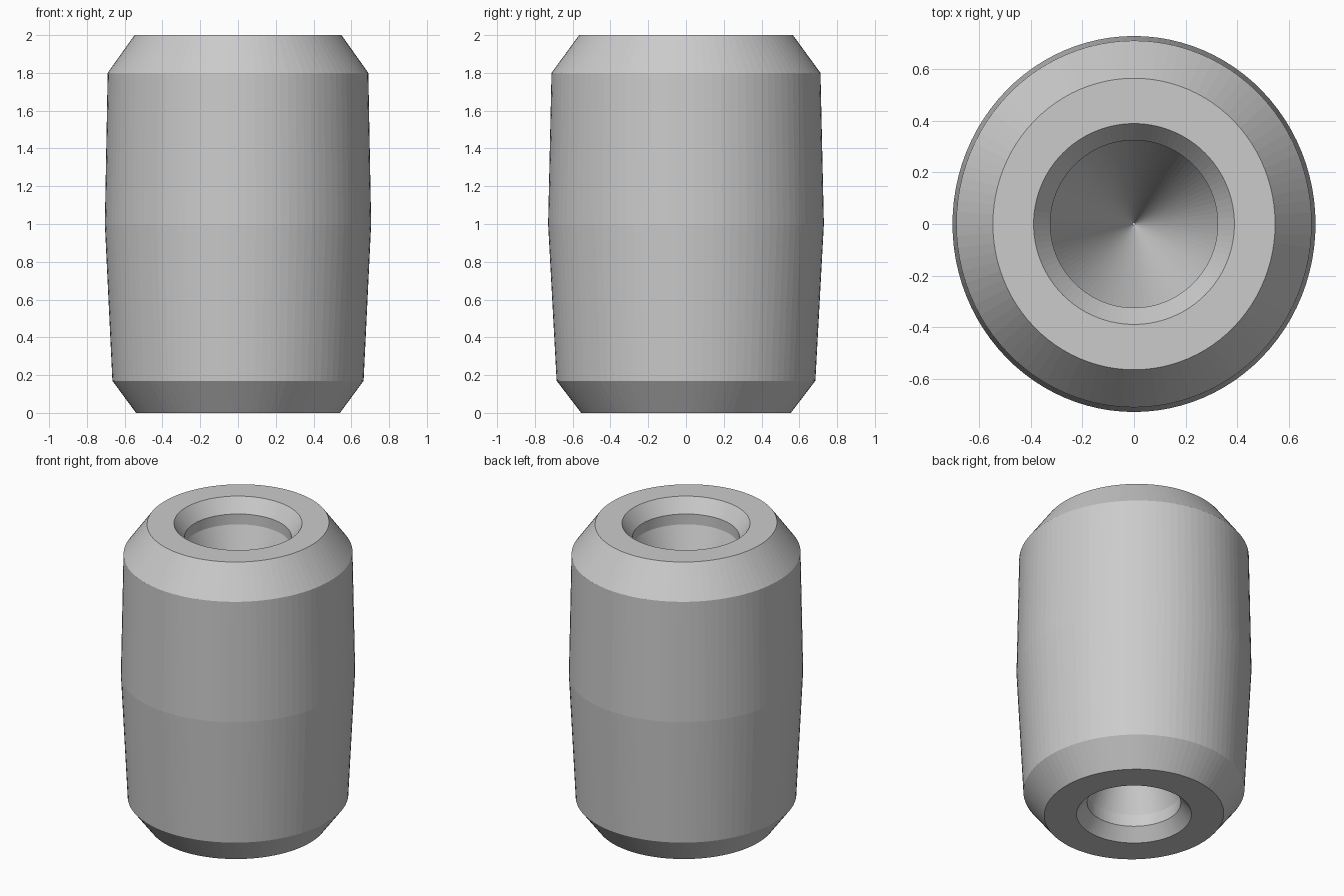
import bpy
import bmesh
import math

cube = bpy.data.objects.get("Cube")
if cube:
    bpy.data.objects.remove(cube, do_unlink=True)

SEGMENTS = 96

grey = bpy.data.materials.new("plain grey")
grey.use_nodes = True
colour = (0.6, 0.6, 0.6, 1)
grey.diffuse_color = colour
grey.node_tree.nodes["Principled BSDF"].inputs["Base Color"].default_value = colour

# Closed cross-section (x radius, y radius, z): oval shell outside, round bore inside
section = [
    (0.54, 0.555, 0), (0.665, 0.685, 0.17), (0.705, 0.73, 1),
    (0.69, 0.712, 1.8), (0.548, 0.566, 2),
    # upper countersink, short collar and funnel to the pinched waist
    (0.39, 0.39, 2), (0.325, 0.325, 1.91), (0.325, 0.325, 1.84),
    (0.004, 0.004, 1),
    # lower funnel, collar and countersink
    (0.285, 0.285, 0.16), (0.285, 0.285, 0.08), (0.35, 0.35, 0),
]


def ring(bm, rx, ry, z):
    angles = [math.tau * i / SEGMENTS for i in range(SEGMENTS)]
    return [bm.verts.new((rx * math.cos(a), ry * math.sin(a), z)) for a in angles]


bm = bmesh.new()
rings = [ring(bm, *point) for point in section]
for lower, upper in zip(rings, rings[1:] + rings[:1]):
    for i in range(SEGMENTS):
        j = (i + 1) % SEGMENTS
        bm.faces.new((lower[i], lower[j], upper[j], upper[i]))
bmesh.ops.recalc_face_normals(bm, faces=bm.faces[:])

mesh = bpy.data.meshes.new("barrel_bead")
bm.to_mesh(mesh)
bm.free()
mesh.materials.append(grey)
bead = bpy.data.objects.new("barrel_bead", mesh)
bpy.context.collection.objects.link(bead)
